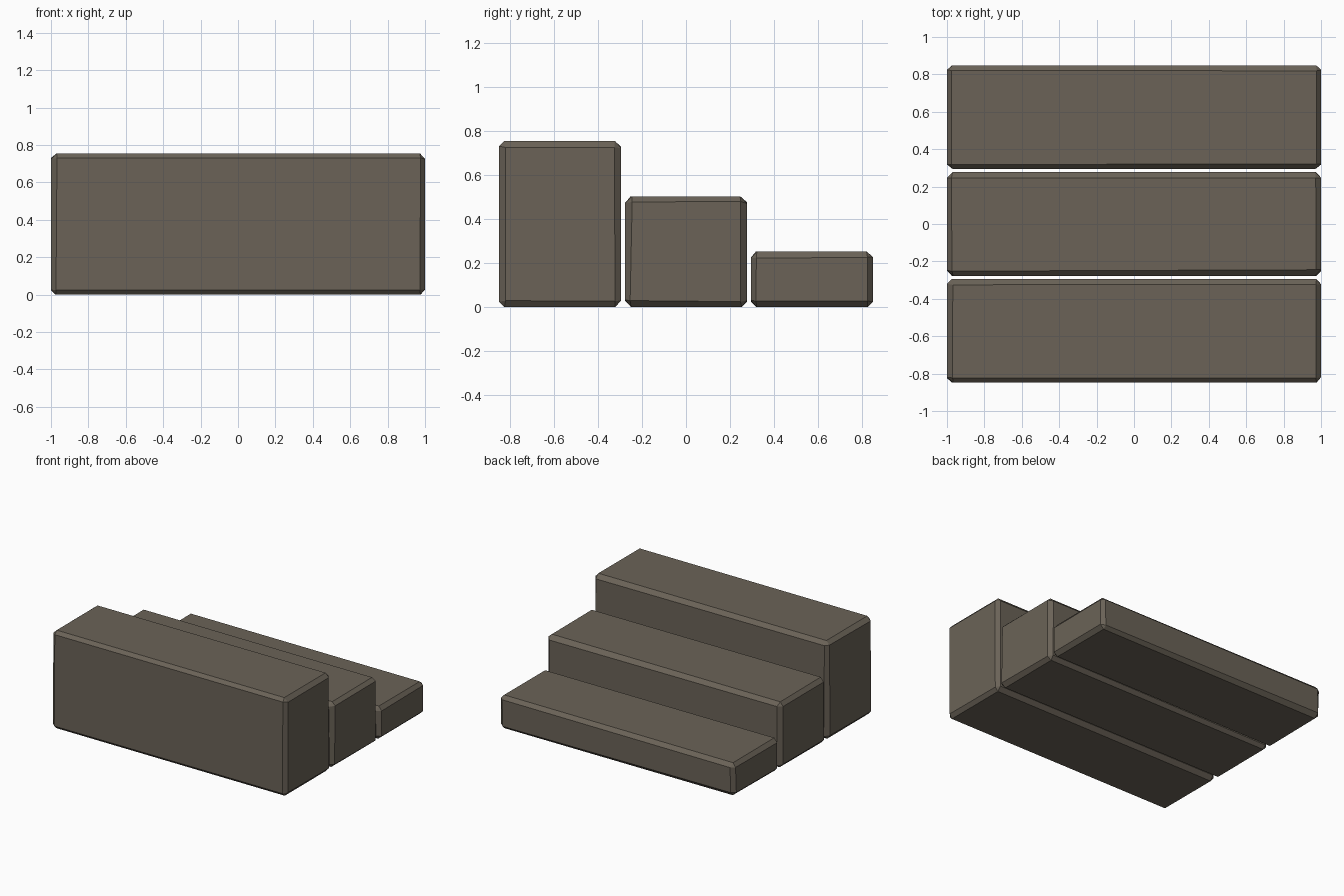
import bpy, bmesh, random
from mathutils import Vector

if "Cube" in bpy.data.objects:
    bpy.data.objects.remove(bpy.data.objects["Cube"])

random.seed(4)

stone = bpy.data.materials.new("grey_brown_stone")
stone.diffuse_color = (0.145, 0.124, 0.096, 1)
stone.use_nodes = True
stone.node_tree.nodes["Principled BSDF"].inputs["Base Color"].default_value = stone.diffuse_color


def stone_block(name, y0, y1, height, bevel=0.028):
    """Chamfered block with slightly uneven, hand-cut edges."""
    lo, hi = Vector((-1, y0, 0)), Vector((1, y1, height))
    bm = bmesh.new()
    bmesh.ops.create_cube(bm, size=1)
    for v in bm.verts:
        v.co = Vector([lo[i] if v.co[i] < 0 else hi[i] for i in range(3)])
    bmesh.ops.bevel(bm, geom=bm.edges[:], offset=bevel, segments=1,
                    affect='EDGES', clamp_overlap=True)
    # vary the chamfer widths while each main face stays flat
    for v in bm.verts:
        for i in range(3):
            if min(v.co[i] - lo[i], hi[i] - v.co[i]) > 0.005:
                v.co[i] += random.uniform(-0.005, 0.005)
    bmesh.ops.recalc_face_normals(bm, faces=bm.faces[:])
    mesh = bpy.data.meshes.new(name)
    bm.to_mesh(mesh)
    bm.free()
    mesh.materials.append(stone)
    obj = bpy.data.objects.new(name, mesh)
    bpy.context.collection.objects.link(obj)


# three steps, tallest at the front, with narrow gaps between them
stone_block("top_step", -0.848, -0.294, 0.755)
stone_block("middle_step", -0.277, 0.277, 0.503)
stone_block("bottom_step", 0.294, 0.848, 0.253)
